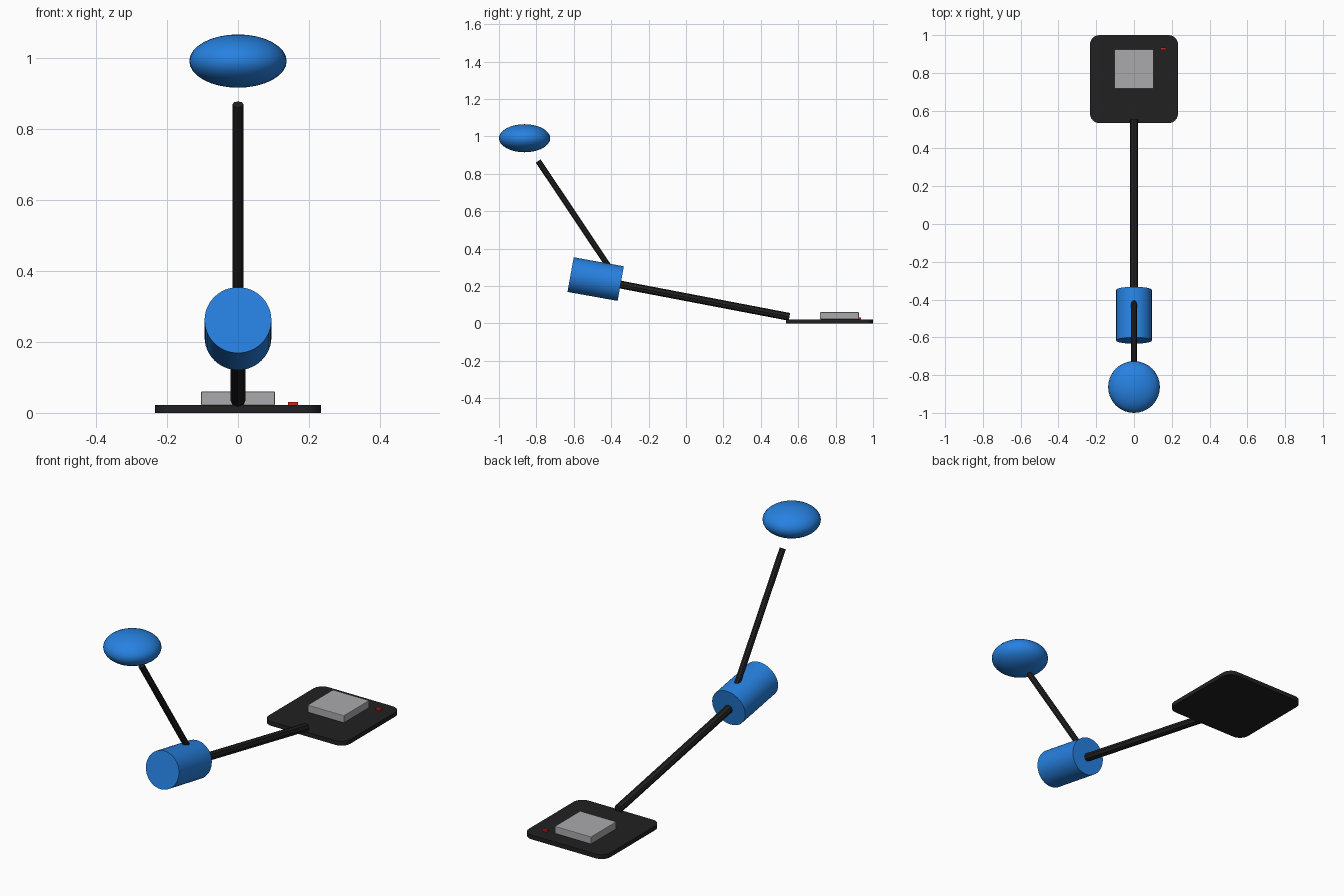
import bpy, math
from mathutils import Vector

if "Cube" in bpy.data.objects:
    bpy.data.objects.remove(bpy.data.objects["Cube"], do_unlink=True)


def material(name, r, g, b):
    m = bpy.data.materials.new(name)
    m.use_nodes = True
    m.diffuse_color = (r, g, b, 1)
    m.node_tree.nodes["Principled BSDF"].inputs["Base Color"].default_value = (r, g, b, 1)
    return m


blue = material("bright_blue", 0.02, 0.22, 0.75)
black = material("matte_black", 0.015, 0.015, 0.015)
silver = material("silver_grey", 0.4, 0.4, 0.42)
red = material("indicator_red", 0.65, 0.015, 0.015)


def finish(name, mat, smooth=None):
    ob = bpy.context.object
    ob.name = name
    ob.data.materials.append(mat)
    if smooth:
        bpy.ops.object.shade_smooth_by_angle(angle=math.radians(smooth))
    return ob


def box(name, mat, size, base):
    """Box standing on the given base centre."""
    x, y, z = base
    bpy.ops.mesh.primitive_cube_add(size=1, location=(x, y, z + size[2] / 2))
    bpy.context.object.scale = size
    bpy.ops.object.transform_apply(location=False, rotation=False, scale=True)
    return finish(name, mat)


def rod(name, mat, start, end, radius, sides, smooth=None):
    """Prism or cylinder between two (y, z) points on the centre plane."""
    a, b = Vector((0, *start)), Vector((0, *end))
    # Tilt about x so that the rod keeps a facet parallel to the centre plane
    d = b - a
    bpy.ops.mesh.primitive_cylinder_add(
        vertices=sides, radius=radius, depth=d.length,
        location=(a + b) / 2, rotation=(math.atan2(-d.y, d.z), 0, 0))
    return finish(name, mat, smooth)


# Base plate with rounded vertical corners
plate = box("base_plate", black, (0.466, 0.466, 0.022), (0, 0.767, 0))
weights = plate.data.attributes.new("bevel_weight_edge", "FLOAT", "EDGE")
for e in plate.data.edges:
    p, q = (plate.data.vertices[i].co for i in e.vertices)
    weights.data[e.index].value = 1.0 if abs(p.z - q.z) > 0.01 else 0.0
bevel = plate.modifiers.new("rounded_corners", "BEVEL")
bevel.limit_method = "WEIGHT"
bevel.width = 0.05
bevel.segments = 6

# Control block and indicator on the plate
block = box("control_block", silver, (0.208, 0.208, 0.038), (0, 0.82, 0.022))
soft = block.modifiers.new("soft_edges", "BEVEL")
soft.width = 0.003
soft.segments = 2
box("indicator", red, (0.028, 0.014, 0.009), (0.155, 0.928, 0.022))

# Lower arm, pivot drum, upper arm
rod("lower_arm", black, (-0.40, 0.217), (0.553, 0.035), 0.021, 8)
rod("pivot_drum", blue, (-0.617, 0.261), (-0.349, 0.213), 0.094, 48, 30)
rod("upper_arm", black, (-0.40, 0.285), (-0.79, 0.868), 0.0155, 8)

# Floating flattened head
bpy.ops.mesh.primitive_uv_sphere_add(segments=32, ring_count=16, radius=1,
                                     location=(0, -0.863, 0.99))
bpy.context.object.scale = (0.137, 0.137, 0.075)
bpy.ops.object.transform_apply(location=False, rotation=False, scale=True)
finish("head", blue, 40)
